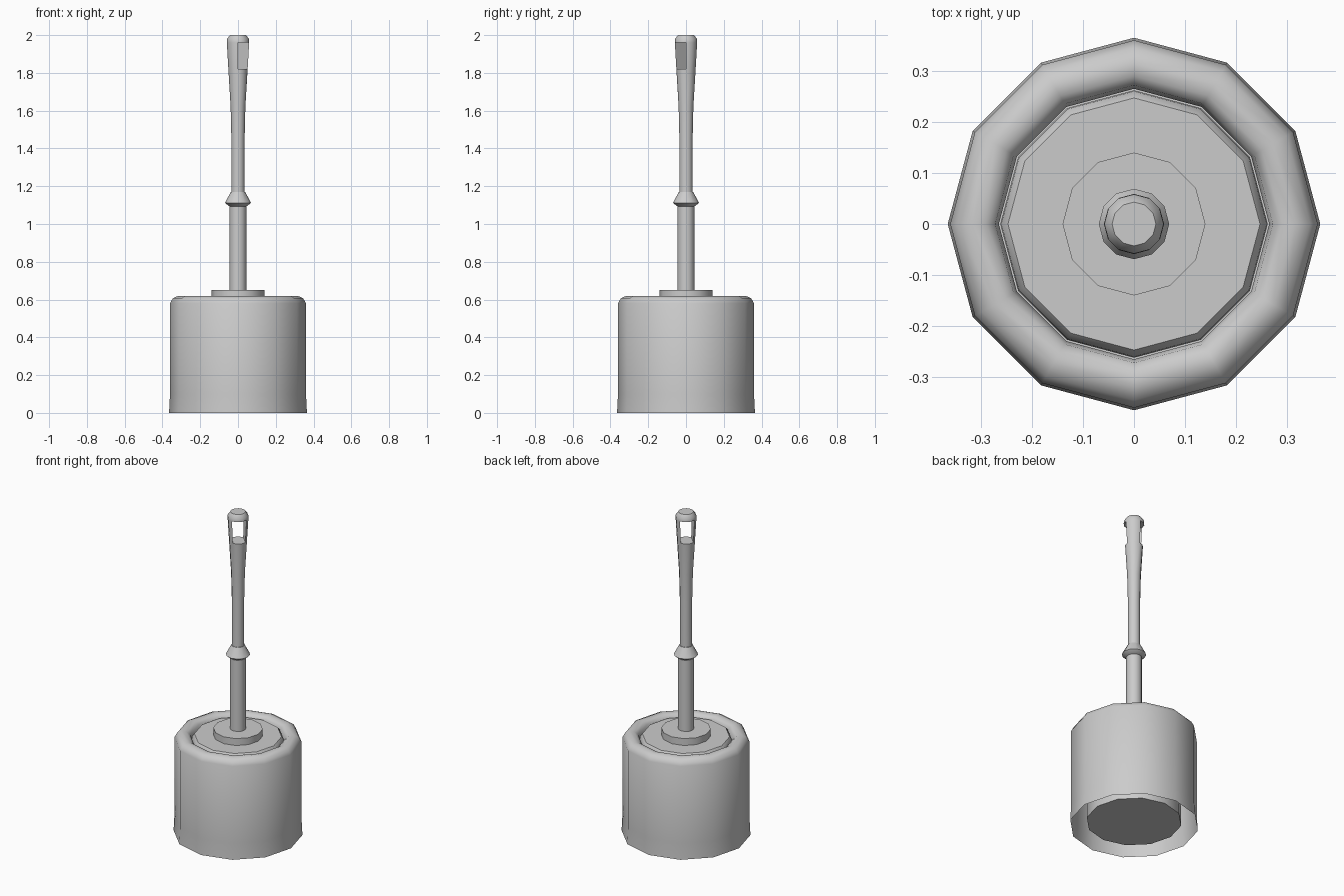
import bpy, bmesh
from math import cos, sin, pi, radians

if "Cube" in bpy.data.objects:
    bpy.data.objects.remove(bpy.data.objects["Cube"])

SIDES = 12


def lathe(name, profile, cap_start=False, cap_end=False, slot=None):
    """Revolve (radius, z) points; slot = index of a profile band to pierce diagonally."""
    bm = bmesh.new()
    rings = [[bm.verts.new((r * cos(2 * pi * k / SIDES), r * sin(2 * pi * k / SIDES), z))
              for k in range(SIDES)] for r, z in profile]
    for i in range(len(rings) - 1):
        a, b = rings[i], rings[i + 1]
        for k in range(SIDES):
            # leave three faces open on two opposite sides of the slot band
            if i == slot and k in (3, 4, 5, 9, 10, 11):
                continue
            n = (k + 1) % SIDES
            bm.faces.new((a[k], a[n], b[n], b[k]))
    if slot is not None:
        lo, hi = rings[slot], rings[slot + 1]
        # slot floor and ceiling, joining each vertex to its mirror across x = y
        for k in (9, 10, 11):
            q = [k, (k + 1) % SIDES, (2 - k) % SIDES, (3 - k) % SIDES]
            bm.faces.new([lo[j] for j in q])
            bm.faces.new([hi[j] for j in reversed(q)])
        # slot side walls
        for p, q in ((9, 6), (3, 0)):
            bm.faces.new((lo[p], lo[q], hi[q], hi[p]))
    if cap_start:
        bm.faces.new(rings[0][::-1])
    if cap_end:
        bm.faces.new(rings[-1])
    if slot is not None:
        bmesh.ops.recalc_face_normals(bm, faces=bm.faces)
    mesh = bpy.data.meshes.new(name)
    bm.to_mesh(mesh)
    bm.free()
    obj = bpy.data.objects.new(name, mesh)
    bpy.context.collection.objects.link(obj)
    bpy.ops.object.select_all(action='DESELECT')
    obj.select_set(True)
    bpy.context.view_layer.objects.active = obj
    bpy.ops.object.shade_smooth_by_angle(angle=radians(42))
    return obj


# Holder: open-bottomed outer shell, rounded rim, inner cup with floor
lathe("holder", [(0.365, 0), (0.36, 0.1), (0.36, 0.58), (0.345, 0.607), (0.316, 0.62),
                 (0.29, 0.615), (0.272, 0.60), (0.265, 0.56), (0.27, 0.025)], cap_end=True)

# Lid closing the cup
lathe("lid", [(0.262, 0.57), (0.26, 0.59), (0.247, 0.607)], cap_start=True, cap_end=True)

# Disc at the foot of the handle
lathe("foot_disc", [(0.14, 0.60), (0.14, 0.65)], cap_start=True, cap_end=True)

# Lower stem
lathe("stem", [(0.045, 0.62), (0.045, 1.12)], cap_start=True, cap_end=True)

# Collar between stem and grip
lathe("collar", [(0.045, 1.093), (0.069, 1.112), (0.038, 1.17)], cap_start=True, cap_end=True)

# Flared grip with a hanging slot
lathe("grip", [(0.035, 1.15), (0.035, 1.45), (0.039, 1.62), (0.051, 1.82),
               (0.059, 1.96), (0.058, 1.98), (0.043, 2.0)],
      cap_start=True, cap_end=True, slot=3)
